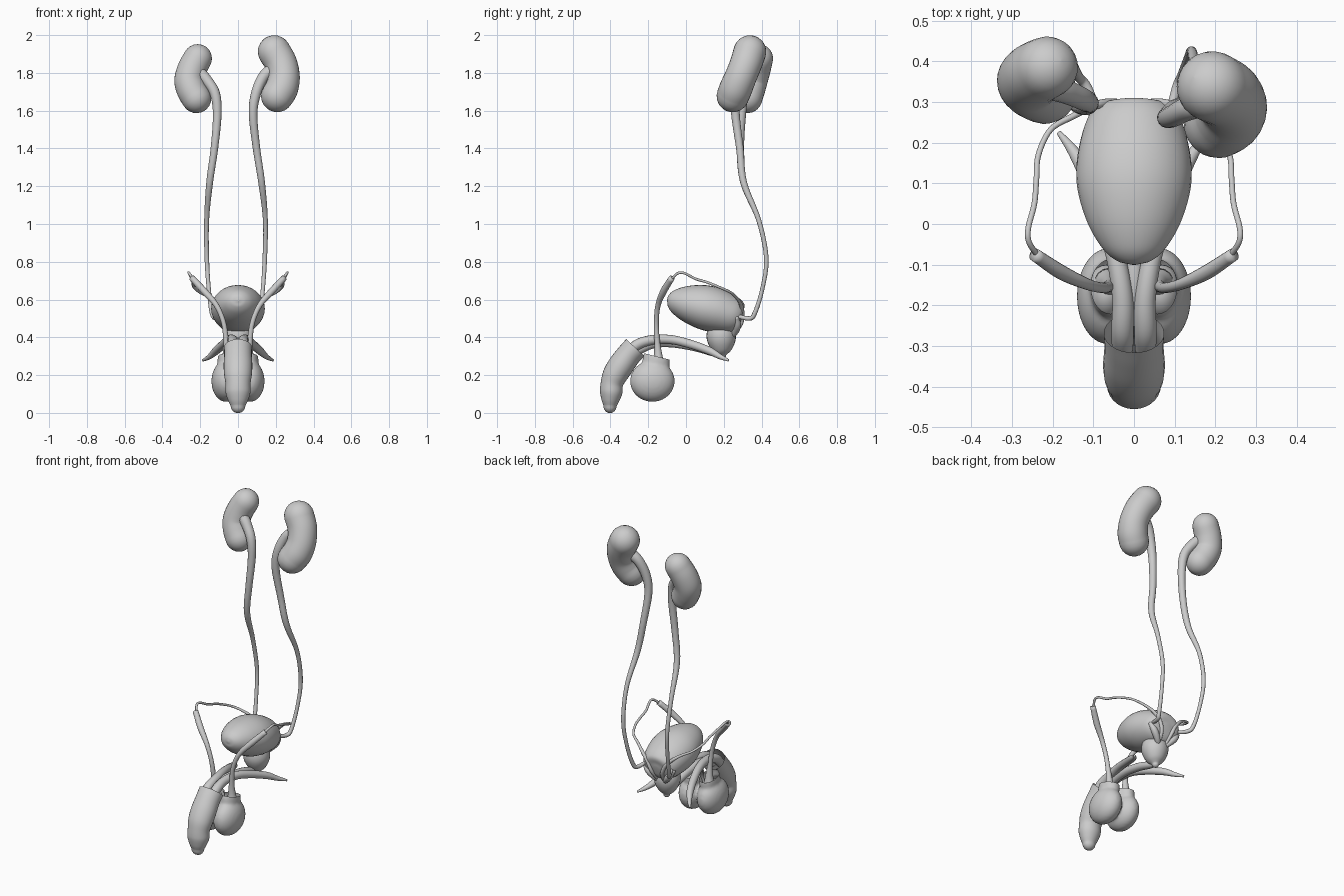
import bpy, bmesh, math
from mathutils import Vector, Quaternion, Matrix

if "Cube" in bpy.data.objects:
    bpy.data.objects.remove(bpy.data.objects["Cube"])


def finish(name, bm):
    bmesh.ops.recalc_face_normals(bm, faces=bm.faces)
    for f in bm.faces:
        f.smooth = True
    me = bpy.data.meshes.new(name)
    bm.to_mesh(me)
    bm.free()
    ob = bpy.data.objects.new(name, me)
    bpy.context.collection.objects.link(ob)
    return ob


def spline(pts, steps):
    """Catmull-Rom through tuples of any length."""
    p = [[2 * a - b for a, b in zip(pts[0], pts[1])]] + list(pts)
    p.append([2 * a - b for a, b in zip(pts[-1], pts[-2])])
    out = []
    for i in range(1, len(p) - 2):
        for s in range(steps):
            t = s / steps
            out.append([0.5 * (2 * b + (c - a) * t + (2 * a - 5 * b + 4 * c - d) * t * t
                               + (3 * b - a - 3 * c + d) * t ** 3)
                        for a, b, c, d in zip(p[i - 1], p[i], p[i + 1], p[i + 2])])
    return out + [list(pts[-1])]


def tube(name, pts, flat=1.0, sides=16, steps=6, start='cap', end='cap'):
    """Loft along (x, y, z, radius) points; ends are 'cap', 'round' or 'open'."""
    path = spline(pts, steps)
    pos = [Vector(q[:3]) for q in path]
    rad = [q[3] for q in path]
    n = len(pos)
    tan = [(pos[min(i + 1, n - 1)] - pos[max(i - 1, 0)]).normalized() for i in range(n)]
    side = Vector((1, 0, 0))
    rows = []
    for c, t, r in zip(pos, tan, rad):
        side = (side - t * side.dot(t)).normalized()
        rows.append((c, t, side.copy(), r))

    def dome(row, sign):
        c, t, s, r = row
        return [(c + t * sign * r * math.sin(a), t, s, max(r * math.cos(a), r * .02))
                for a in [k * math.pi / 12 for k in range(1, 7)]]
    if start == 'round':
        rows = dome(rows[0], -1)[::-1] + rows
    if end == 'round':
        rows += dome(rows[-1], 1)
    bm = bmesh.new()
    rings = []
    for c, t, s, r in rows:
        u = t.cross(s)
        rings.append([bm.verts.new(c + s * r * math.cos(a) + u * r * flat * math.sin(a))
                      for a in [2 * math.pi * k / sides for k in range(sides)]])
    for a, b in zip(rings, rings[1:]):
        for k in range(sides):
            j = (k + 1) % sides
            bm.faces.new((a[k], a[j], b[j], b[k]))
    if start != 'open':
        bm.faces.new(rings[0][::-1])
    if end != 'open':
        bm.faces.new(rings[-1])
    return finish(name, bm)


def pair(name, pts, **kw):
    for label, m in (('left', 1), ('right', -1)):
        tube(f'{label}_{name}', [(m * x, y, z, r) for x, y, z, r in pts], **kw)


def add_ball(bm, loc, radii):
    mat = Matrix.Translation(loc) @ Matrix.Diagonal((*radii, 1))
    bmesh.ops.create_uvsphere(bm, u_segments=28, v_segments=18, radius=1, matrix=mat)


# Kidneys
tube('kidney_a', [(.192, .338, 1.912, .087), (.228, .318, 1.85, .085), (.243, .29, 1.78, .084),
                  (.232, .265, 1.72, .087), (.208, .248, 1.678, .086)],
     sides=28, start='round', end='round')
tube('kidney_b', [(-.214, .385, 1.876, .076), (-.243, .37, 1.82, .078), (-.258, .353, 1.76, .079),
                  (-.245, .338, 1.71, .08), (-.22, .325, 1.666, .079)],
     sides=28, start='round', end='round')

# Ureters with funnel tops, swinging behind and into the bladder
tube('ureter_a', [(.185, .30, 1.82, .035), (.135, .285, 1.78, .03), (.095, .265, 1.69, .027),
                  (.08, .262, 1.58, .023), (.098, .285, 1.4, .02), (.125, .305, 1.22, .018),
                  (.145, .385, 1.02, .013), (.142, .425, .82, .012), (.132, .405, .66, .011),
                  (.118, .365, .53, .012), (.105, .335, .5, .012), (.085, .26, .515, .01)])
tube('ureter_b', [(-.205, .34, 1.8, .035), (-.165, .325, 1.76, .03), (-.122, .305, 1.69, .027),
                  (-.11, .295, 1.58, .023), (-.125, .288, 1.4, .02), (-.15, .305, 1.22, .018),
                  (-.166, .385, 1.02, .013), (-.165, .425, .82, .012), (-.155, .405, .66, .011),
                  (-.138, .365, .53, .012), (-.115, .335, .5, .012), (-.085, .26, .515, .01)])

# Bladder: egg tilted down to a blunt back
bladder = tube('bladder', [(0, -.1, .598, .006), (0, -.09, .597, .042), (0, -.06, .592, .077),
                           (0, 0, .58, .113), (0, .08, .563, .138), (0, .15, .545, .141),
                           (0, .22, .523, .128), (0, .265, .508, .11), (0, .289, .5, .082),
                           (0, .296, .498, .02)],
               flat=.84, sides=32)

# Prostate cone under the bladder
tube('prostate', [(0, .185, .48, .06), (0, .186, .42, .077), (0, .188, .375, .073),
                  (0, .19, .33, .05), (0, .192, .303, .02)], sides=24, end='round')

# Seminal vesicles
pair('seminal_vesicle', [(.1, .268, .5, .012), (.075, .272, .465, .02), (.045, .26, .43, .018),
                         (.02, .24, .4, .01)], start='round', end='round')

# Erectile roots and shaft core
pair('root', [(.185, .225, .278, .006), (.15, .18, .298, .014), (.115, .12, .33, .021),
              (.075, .02, .365, .023), (.045, -.08, .388, .024), (.028, -.18, .386, .026),
              (.028, -.26, .36, .028), (.028, -.31, .31, .026)])
tube('urethra_tube', [(0, .195, .31, .012), (0, .15, .318, .02), (0, .05, .35, .024),
                      (0, -.08, .372, .025), (0, -.18, .366, .026), (0, -.27, .325, .026)])

# Outer sheath, open at the slanted top, with a rounded tip
tube('sheath', [(0, -.268, .345, .074), (0, -.305, .305, .073), (0, -.345, .25, .076),
                (0, -.376, .2, .073), (0, -.392, .155, .066), (0, -.396, .11, .066),
                (0, -.4, .07, .054), (0, -.402, .038, .039)],
     flat=.9, sides=28, start='open', end='round')

# Scrotum: two lobes fused, smoothed and cut open along the top
bm = bmesh.new()
for s in (1, -1):
    add_ball(bm, (s * .064, -.178, .168), (.077, .119, .11))
    add_ball(bm, (s * .056, -.158, .27), (.053, .073, .1))
tmp = finish('scrotum_source', bm)
mod = tmp.modifiers.new('fuse', 'REMESH')
mod.mode = 'VOXEL'
mod.voxel_size = .009
mod = tmp.modifiers.new('soften', 'SMOOTH')
mod.factor = .5
mod.iterations = 8
dg = bpy.context.evaluated_depsgraph_get()
bm = bmesh.new()
bm.from_mesh(tmp.evaluated_get(dg).to_mesh())
bmesh.ops.bisect_plane(bm, geom=bm.verts[:] + bm.edges[:] + bm.faces[:],
                       plane_co=(0, -.16, .3), plane_no=(0, .25, 1), clear_outer=True)
bpy.data.objects.remove(tmp)
finish('scrotum', bm)

# Testes inside
for s, label in ((1, 'left'), (-1, 'right')):
    bm = bmesh.new()
    add_ball(bm, (s * .068, -.17, .19), (.05, .07, .085))
    finish(label + '_testis', bm)

# Spermatic cords rising from the testes
pair('spermatic_cord', [(.062, -.145, .24, .036), (.06, -.147, .3, .023), (.063, -.153, .38, .015),
                        (.077, -.157, .48, .013), (.115, -.148, .57, .014),
                        (.18, -.118, .645, .018), (.245, -.075, .715, .016)])

# Sperm ducts looping over to the back of the bladder
pair('sperm_duct', [(.235, -.08, .705, .007), (.258, -.045, .738, .007), (.26, -.01, .74, .007),
                    (.245, .05, .71, .007), (.24, .11, .692, .007), (.235, .17, .668, .007),
                    (.205, .232, .64, .007), (.15, .265, .612, .008), (.1, .29, .575, .01),
                    (.06, .298, .53, .011), (.035, .29, .47, .011), (.02, .24, .4, .008)])
